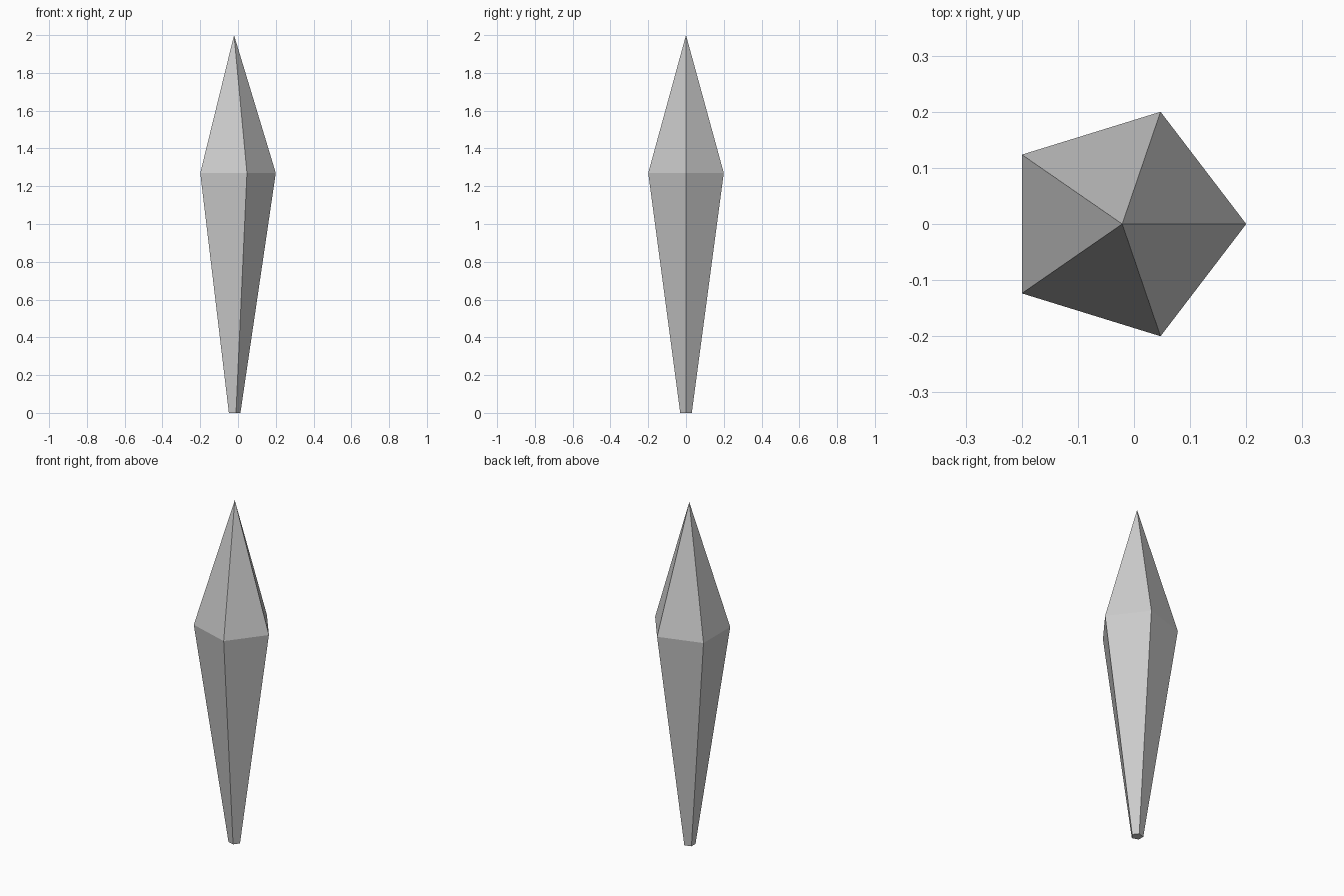
import bpy, bmesh
from math import cos, sin, tau

if "Cube" in bpy.data.objects:
    bpy.data.objects.remove(bpy.data.objects["Cube"])

SIDES = 5
CX = -0.021            # pentagon centre, so the bounds are centred on x = 0
RX, RY = 0.221, 0.2103 # girdle radii

bm = bmesh.new()


def ring(scale, z):
    return [bm.verts.new((CX + RX * scale * cos(tau * i / SIDES),
                          RY * scale * sin(tau * i / SIDES), z))
            for i in range(SIDES)]


# Blunt foot, wide girdle and pointed tip
foot = ring(0.153, 0.0)
girdle = ring(1.0, 1.27)
tip = bm.verts.new((CX, 0, 2.0))

bm.faces.new(foot[::-1])
for i in range(SIDES):
    j = (i + 1) % SIDES
    bm.faces.new((foot[i], foot[j], girdle[j], girdle[i]))
    bm.faces.new((girdle[i], girdle[j], tip))

bmesh.ops.recalc_face_normals(bm, faces=bm.faces)
mesh = bpy.data.meshes.new("crystal_shard")
bm.to_mesh(mesh)
bm.free()
bpy.context.collection.objects.link(bpy.data.objects.new("crystal_shard", mesh))
